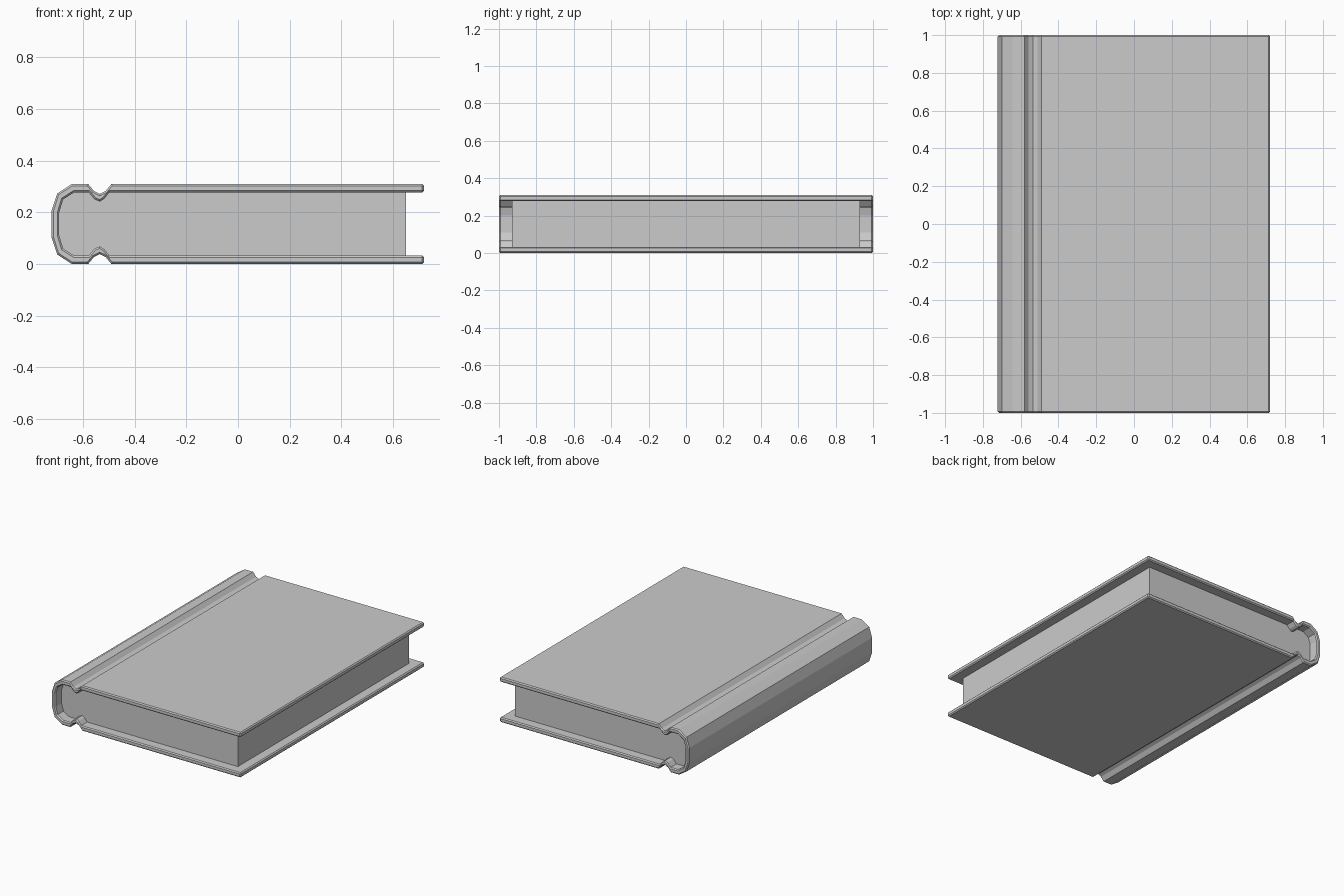
import bpy, bmesh, math

if "Cube" in bpy.data.objects:
    bpy.data.objects.remove(bpy.data.objects["Cube"])

MID = 0.155  # height of the mirror plane between the two covers


def mirrored(points):
    # complete an upper half profile with its lower half
    return points + [(x, 2 * MID - z) for x, z in reversed(points)]


def extrude_profile(name, points, half_depth):
    bm = bmesh.new()
    face = bm.faces.new([bm.verts.new((x, -half_depth, z)) for x, z in points])
    ext = bmesh.ops.extrude_face_region(bm, geom=[face])
    moved = [g for g in ext["geom"] if isinstance(g, bmesh.types.BMVert)]
    bmesh.ops.translate(bm, verts=moved, vec=(0, 2 * half_depth, 0))
    bmesh.ops.recalc_face_normals(bm, faces=bm.faces)
    mesh = bpy.data.meshes.new(name)
    bm.to_mesh(mesh)
    bm.free()
    obj = bpy.data.objects.new(name, mesh)
    bpy.context.collection.objects.link(obj)
    return obj


# Outer and inner faces of the upper cover: board, hinge groove, rounded spine
outer = [(0.72, 0.31), (-0.49, 0.31), (-0.512, 0.283), (-0.535, 0.272),
         (-0.558, 0.283), (-0.58, 0.31), (-0.643, 0.31), (-0.70, 0.273),
         (-0.722, 0.205)]
inner = [(-0.498, 0.277), (-0.518, 0.252), (-0.535, 0.242), (-0.555, 0.25),
         (-0.578, 0.277), (-0.635, 0.277), (-0.677, 0.25), (-0.692, 0.20)]

# Wraparound cover with chamfered rims
cover_loop = mirrored(outer) + list(reversed(mirrored([(0.72, 0.277)] + inner)))
cover = extrude_profile("cover", cover_loop, 1.0)
bevel = cover.modifiers.new("rim", "BEVEL")
bevel.width = 0.007
bevel.segments = 1
bevel.limit_method = "ANGLE"
bevel.angle_limit = math.radians(65)

# Page block filling the cover, set back from three edges
extrude_profile("pages", mirrored([(0.65, 0.277)] + inner), 0.93)
